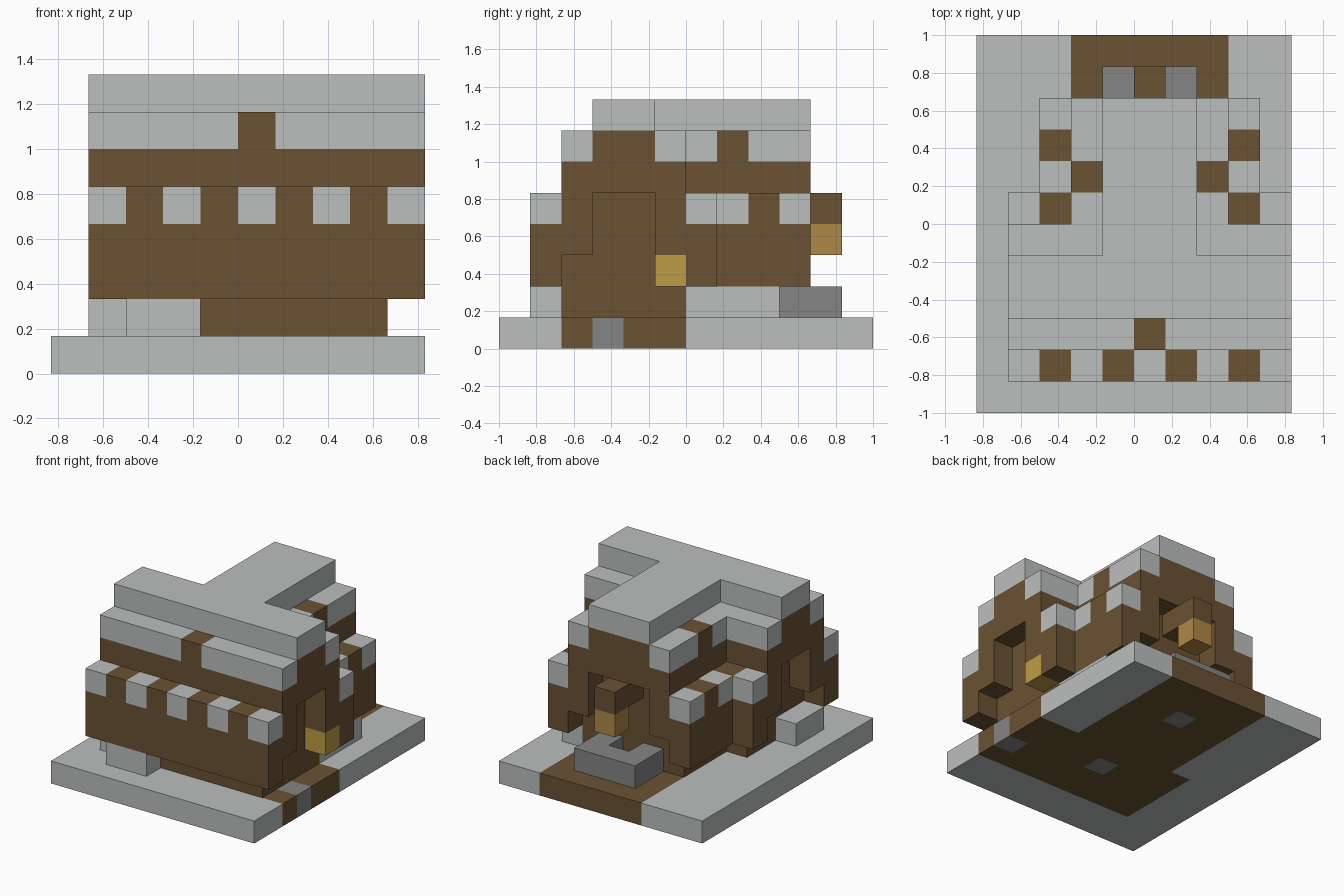
import bpy
import bmesh
from mathutils import Vector

if "Cube" in bpy.data.objects:
    bpy.data.objects.remove(bpy.data.objects["Cube"], do_unlink=True)

CELL = 1 / 6
ORIGIN = Vector((-5, -6, 0))


def srgb(*rgb):
    return [((c / 255 + 0.055) / 1.055) ** 2.4 for c in rgb] + [1]


def material(name, *rgb):
    mat = bpy.data.materials.new(name)
    mat.use_nodes = True
    mat.diffuse_color = srgb(*rgb)
    mat.node_tree.nodes["Principled BSDF"].inputs["Base Color"].default_value = mat.diffuse_color
    return mat


BROWN, SNOW, STONE, YELLOW, ORANGE = range(5)
MATERIALS = [
    material("wood brown", 106, 82, 51),
    material("snow grey", 187, 191, 190),
    material("stone grey", 133, 133, 133),
    material("lamp yellow", 190, 156, 70),
    material("lamp orange", 176, 136, 70),
]


def box(x0, x1, y0, y1, z0, z1=None):
    """Set of grid cells in inclusive ranges."""
    z1 = z0 if z1 is None else z1
    return {(x, y, z) for x in range(x0, x1 + 1)
            for y in range(y0, y1 + 1) for z in range(z0, z1 + 1)}


parts = {}


def part(name, cells, colour):
    """Register cells with a fixed colour or a colour rule."""
    parts[name] = {c: colour(*c) if callable(colour) else colour for c in cells}


# Base slab with the trodden floor and paving stones
floor = box(2, 9, 2, 5, 0) | box(3, 7, 6, 11, 0)
paving = {(5, 4, 0), (5, 9, 0), (9, 3, 0)}


def base_colour(*cell):
    return STONE if cell in paving else BROWN if cell in floor else SNOW


part("base", box(0, 9, 0, 11, 0), base_colour)

# Foundation, ground blocks and back doorstep
part("foundation", box(2, 8, 2, 5, 1) | box(3, 7, 6, 8, 1), BROWN)
part("front_snow_block", box(2, 3, 1, 1, 1), SNOW)
part("left_snow_block", box(1, 1, 2, 3, 1), SNOW)
part("right_snow_bank", box(8, 8, 6, 8, 1), SNOW)
part("doorstep", box(4, 6, 9, 10, 1) - {(5, 9, 1)}, STONE)

# Lower walls with side and back arches
walls = box(1, 9, 1, 6, 2, 4) | box(2, 8, 7, 9, 2, 4)
for side in (1, 9):
    walls -= box(side, side, 3, 4, 2, 4) | box(side, side, 2, 5, 2)
walls -= (box(4, 6, 9, 9, 2, 4) | box(3, 7, 9, 9, 2)) - {(5, 9, 4)}


def wall_colour(x, y, z):
    if z < 4:
        return BROWN
    icicle = y == 1 and x % 2 == 1
    rear_corner = y == 6 and x in (1, 9)
    wing_eave = y in (7, 9) and x in (2, 8)
    return SNOW if icicle or rear_corner or wing_eave else BROWN


part("lower_walls", walls, wall_colour)


# Upper walls with the stepped snow edge
def upper_colour(x, y, z):
    if z < 6:
        return BROWN
    main_edge = y in (2, 5) and (x, y) != (5, 2)
    wing_edge = y > 5 and y != 7 and x in (3, 7)
    return SNOW if main_edge or wing_edge else BROWN


part("upper_walls", box(1, 9, 2, 5, 5, 6) | box(3, 7, 6, 9, 5, 6), upper_colour)

# Roof ridges and lamps
part("roof_ridge", box(1, 9, 3, 4, 7) | box(4, 6, 5, 9, 7), SNOW)
part("right_lamp", {(9, 5, 2)}, YELLOW)
part("back_lamp_bracket", {(5, 10, 4)}, BROWN)
part("back_lamp", {(5, 10, 3)}, ORANGE)

solid = set().union(*parts.values())
AXES = [Vector(v) for v in ((1, 0, 0), (0, 1, 0), (0, 0, 1))]


def build(name, cells):
    """Mesh the exposed cell sides and merge flat areas of one colour."""
    bm = bmesh.new()
    for cell, colour in cells.items():
        centre = Vector(cell) + Vector((0.5, 0.5, 0.5)) + ORIGIN
        for a in range(3):
            for sign in (-1, 1):
                n = AXES[a] * sign
                if tuple(int(c) for c in Vector(cell) + n) in solid:
                    continue
                u, v = AXES[(a + 1) % 3] * sign, AXES[(a + 2) % 3]
                corners = [n - u - v, n + u - v, n + u + v, n - u + v]
                face = bm.faces.new([bm.verts.new((centre + c / 2) * CELL) for c in corners])
                face.material_index = colour
    bmesh.ops.remove_doubles(bm, verts=bm.verts, dist=0.001)
    bmesh.ops.dissolve_limit(bm, angle_limit=0.02, verts=bm.verts, edges=bm.edges,
                             delimit={'MATERIAL'})
    mesh = bpy.data.meshes.new(name)
    bm.to_mesh(mesh)
    bm.free()
    for mat in MATERIALS:
        mesh.materials.append(mat)
    bpy.context.scene.collection.objects.link(bpy.data.objects.new(name, mesh))


for name, cells in parts.items():
    build(name, cells)
